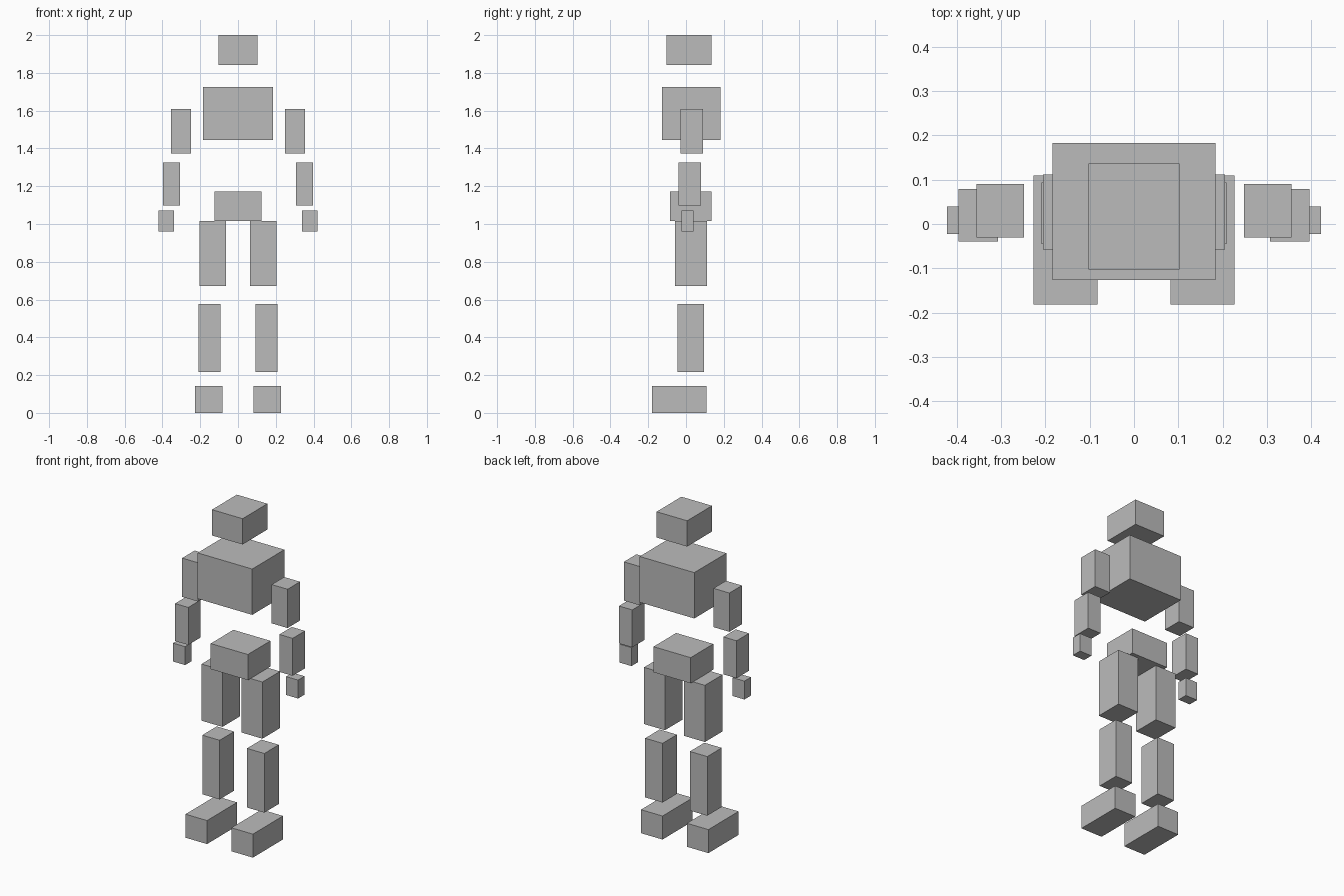
import bpy

default = bpy.data.objects.get("Cube")
if default:
    bpy.data.objects.remove(default, do_unlink=True)

grey = bpy.data.materials.new("plain grey")
grey.use_nodes = True
grey.diffuse_color = (0.5, 0.5, 0.5, 1)
grey.node_tree.nodes["Principled BSDF"].inputs["Base Color"].default_value = (0.5, 0.5, 0.5, 1)


def block(name, x, y, z):
    """Box spanning the (low, high) range given on each axis."""
    spans = (x, y, z)
    bpy.ops.mesh.primitive_cube_add(size=1, location=[(a + b) / 2 for a, b in spans])
    obj = bpy.context.object
    obj.name = obj.data.name = name
    obj.scale = [b - a for a, b in spans]
    bpy.ops.object.transform_apply(location=False, rotation=False, scale=True)
    obj.data.materials.append(grey)


# Body blocks on the centre line
block("head", (-0.103, 0.103), (-0.103, 0.136), (1.843, 2.0))
block("chest", (-0.184, 0.184), (-0.126, 0.183), (1.445, 1.724))
block("pelvis", (-0.125, 0.125), (-0.084, 0.134), (1.016, 1.172))

# Limb blocks for the left side, mirrored to the right
limbs = {
    "upper_arm": ((0.248, 0.355), (-0.03, 0.09), (1.374, 1.61)),
    "forearm": ((0.307, 0.396), (-0.04, 0.079), (1.098, 1.326)),
    "hand": ((0.34, 0.421), (-0.023, 0.039), (0.96, 1.072)),
    "thigh": ((0.064, 0.205), (-0.058, 0.111), (0.671, 1.016)),
    "shin": ((0.092, 0.209), (-0.045, 0.094), (0.217, 0.577)),
    "foot": ((0.082, 0.227), (-0.181, 0.109), (0.0, 0.143)),
}
for name, (x, y, z) in limbs.items():
    block("left_" + name, x, y, z)
    block("right_" + name, (-x[1], -x[0]), y, z)
